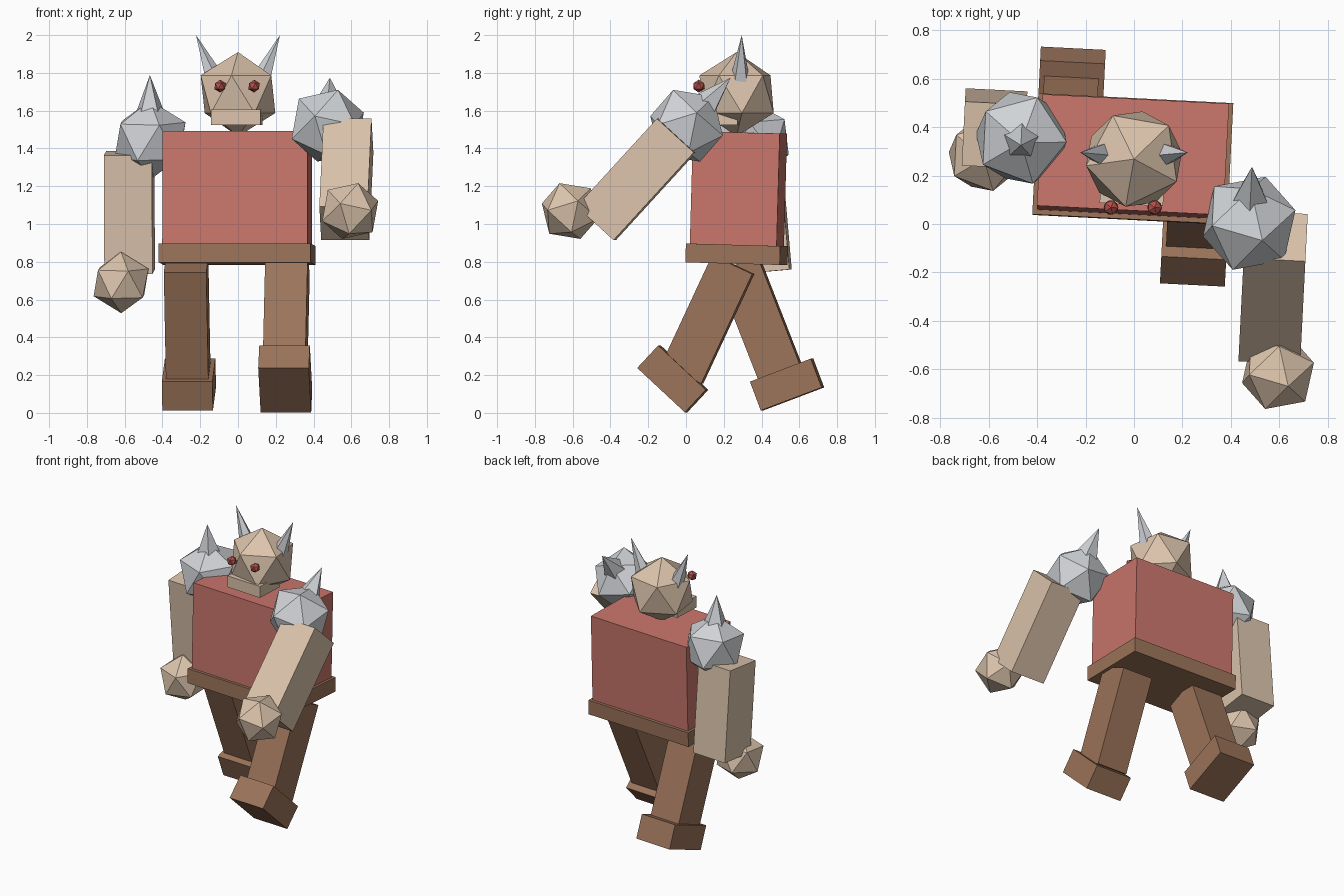
import bpy, bmesh
from math import radians
from mathutils import Matrix, Vector

cube = bpy.data.objects.get("Cube")
if cube:
    bpy.data.objects.remove(cube)

YAW = -2.9


def material(name, *rgb):
    """Flat material from display values 0-255, stored as linear."""
    lin = [((c / 255 + 0.055) / 1.055) ** 2.4 for c in rgb] + [1]
    m = bpy.data.materials.new(name)
    m.use_nodes = True
    m.diffuse_color = lin
    m.node_tree.nodes["Principled BSDF"].inputs["Base Color"].default_value = lin
    return m


skin = material("tan skin", 220, 196, 172)
cloth = material("red cloth", 202, 118, 108)
leather = material("brown leather", 156, 116, 90)
steel = material("pale steel", 208, 211, 215)
eye_red = material("eye red", 178, 80, 76)


def frame(origin, swing=0, yaw=YAW):
    """Local frame that swings about x, then turns with the body."""
    return (Matrix.Translation(origin) @ Matrix.Rotation(radians(yaw), 4, "Z")
            @ Matrix.Rotation(radians(swing), 4, "X"))


def finish(name, bm, mat, matrix):
    mesh = bpy.data.meshes.new(name)
    bm.to_mesh(mesh)
    bm.free()
    mesh.materials.append(mat)
    obj = bpy.data.objects.new(name, mesh)
    obj.matrix_world = matrix
    bpy.context.collection.objects.link(obj)
    return obj


def box(name, mat, size, matrix, center=(0, 0, 0)):
    bm = bmesh.new()
    bmesh.ops.create_cube(bm, size=1)
    bmesh.ops.scale(bm, vec=size, verts=bm.verts)
    bmesh.ops.translate(bm, vec=center, verts=bm.verts)
    return finish(name, bm, mat, matrix)


def ball(name, mat, radius, matrix, center=(0, 0, 0)):
    bm = bmesh.new()
    bmesh.ops.create_icosphere(bm, subdivisions=1, radius=radius)
    bmesh.ops.translate(bm, vec=center, verts=bm.verts)
    return finish(name, bm, mat, matrix)


def spike(name, mat, radius, base, tip):
    """Five-sided cone from base to tip."""
    base, tip = Vector(base), Vector(tip)
    axis = tip - base
    bm = bmesh.new()
    bmesh.ops.create_cone(bm, cap_ends=True, segments=5, radius1=radius,
                          radius2=0, depth=axis.length)
    bmesh.ops.translate(bm, vec=(0, 0, axis.length / 2), verts=bm.verts)
    turn = axis.to_track_quat("Z", "Y").to_matrix().to_4x4()
    return finish(name, bm, mat, Matrix.Translation(base) @ turn)


# Torso and belt, leaning slightly back
body = frame((-0.005, 0.268, 0.84), -1.6)
box("belt", leather, (0.805, 0.5, 0.1), body)
box("torso", cloth, (0.77, 0.46, 0.6), body, (0, 0, 0.345))

# Head, jaw, eyes and horns
ball("head", skin, 0.223, frame((0, 0.268, 1.687), 0, -28))
box("jaw", skin, (0.262, 0.2, 0.08), frame((-0.006, 0.18, 1.565)))
for side, word in ((1, "left"), (-1, "right")):
    ball(word + "_eye", eye_red, 0.034, frame((side * 0.09 - 0.005, 0.068, 1.73)))
    spike(word + "_horn", steel, 0.062,
          (side * 0.11, 0.285, 1.73), (side * 0.222, 0.295, 2.0))

# Arms: shoulder guard with spike, forearm block and fist
for word, side, shoulder, swing in (("left", 1, (0.475, 0.003, 1.52), -42.5),
                                    ("right", -1, (-0.465, 0.355, 1.445), 5)):
    arm = frame(shoulder, swing)
    ball(word + "_shoulder_guard", steel, 0.21, arm)
    spike(word + "_shoulder_spike", steel, 0.1,
          arm @ Vector((0, 0, 0.09)), arm @ Vector((0, 0, 0.345)))
    box(word + "_arm", skin, (0.255, 0.265, 0.63), arm, (side * 0.112, 0, -0.385))
    ball(word + "_fist", skin, 0.163, arm, (side * 0.15, -0.145, -0.745))

# Legs in mid stride, each with a block foot
for word, hip, swing, foot, tilt in (
        ("left", (0.262, 0.25, 0.785), -25, (0.25, -0.07, 0.18), -43),
        ("right", (-0.275, 0.275, 0.785), 21.4, (-0.26, 0.535, 0.15), 20.7)):
    box(word + "_leg", leather, (0.225, 0.235, 0.64), frame(hip, swing), (0, 0, -0.32))
    box(word + "_foot", leather, (0.268, 0.345, 0.163), frame(foot, tilt))
